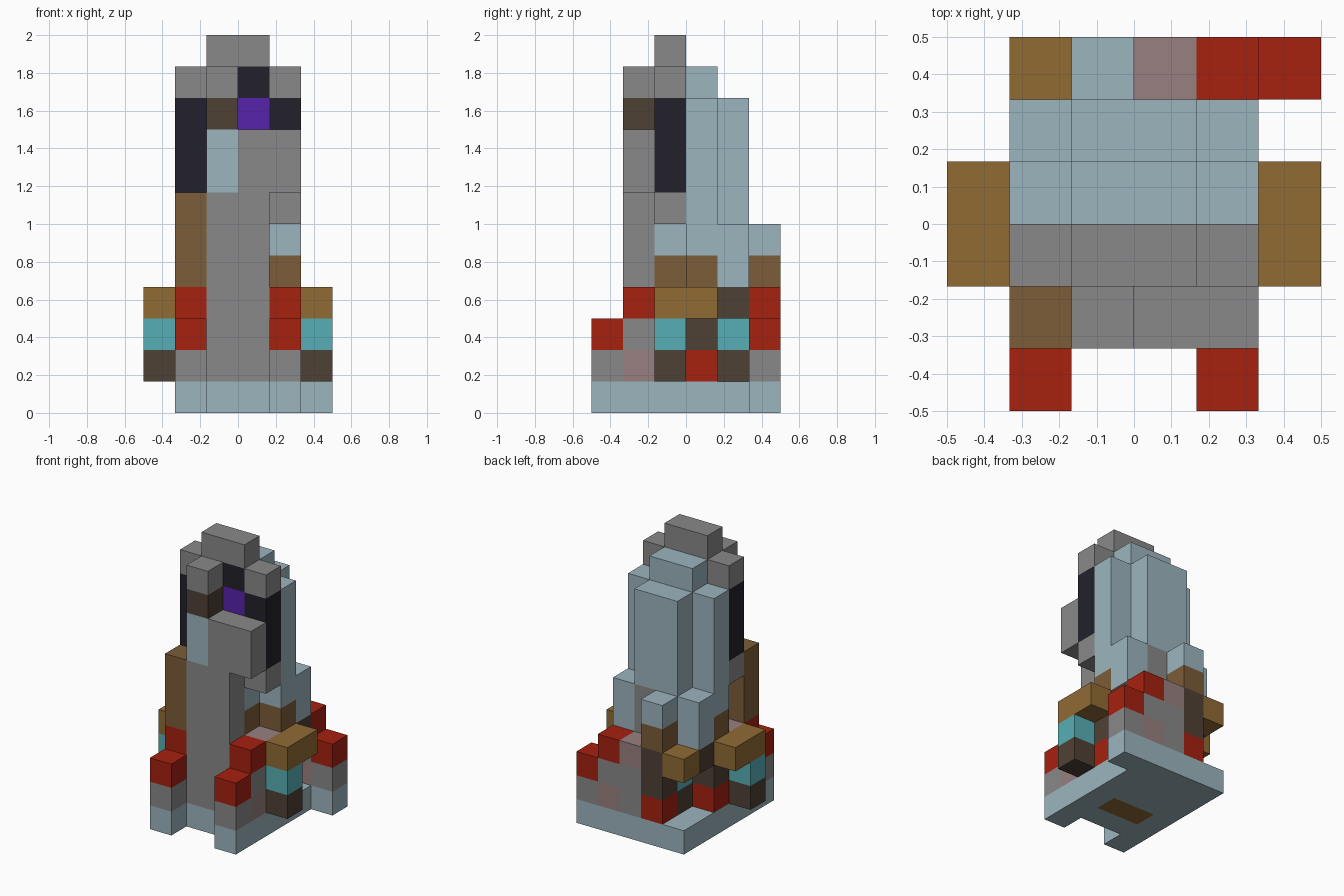
import bpy
import bmesh
from mathutils import Vector

CELL = 1 / 6

cube = bpy.data.objects.get("Cube")
if cube:
    bpy.data.objects.remove(cube, do_unlink=True)


def linear(c):
    return c / 12.92 if c <= 0.04045 else ((c + 0.055) / 1.055) ** 2.4


def make_material(name, code):
    rgb = [linear(int(code[n:n + 2], 16) / 255) for n in (0, 2, 4)]
    mat = bpy.data.materials.new(name)
    mat.use_nodes = True
    mat.diffuse_color = (*rgb, 1)
    mat.node_tree.nodes["Principled BSDF"].inputs["Base Color"].default_value = (*rgb, 1)
    return mat


COLOURS = {name: make_material(name, code) for name, code in {
    "grey": "898989", "pale_blue": "9CB5BF", "red": "A6210F", "gold": "906B34",
    "brown": "7C5D38", "dark_brown": "4F4135", "teal": "57AFB6",
    "navy": "22212C", "purple": "5722AB", "dusty_pink": "988080"}.items()}


def column(name, x, y, bottom, bands):
    """Square column over cell ranges x and y, banded upwards as 'colour:height'."""
    bands = [(c, int(h)) for c, h in (b.split(":") for b in bands.split())]
    heights = [bottom]
    for _, h in bands:
        heights.append(heights[-1] + h)
    low = Vector((x[0], y[0], bottom))
    size = Vector((x[1], y[1], heights[-1])) - low

    bm = bmesh.new()
    bmesh.ops.create_cube(bm, size=1)
    for v in bm.verts:
        v.co = low + (v.co + Vector((0.5, 0.5, 0.5))) * size
    for h in heights[1:-1]:
        bmesh.ops.bisect_plane(bm, geom=bm.verts[:] + bm.edges[:] + bm.faces[:],
                               plane_co=(0, 0, h), plane_no=(0, 0, 1))
    # Colour each face by the band its centre lies in
    slots = list(dict.fromkeys(c for c, _ in bands))
    for f in bm.faces:
        z = f.calc_center_median().z
        band = min(sum(z > h for h in heights[1:]), len(bands) - 1)
        if z > heights[-1] - 0.01:
            band = len(bands) - 1
        f.material_index = slots.index(bands[band][0])
    for v in bm.verts:
        v.co = (v.co - Vector((3, 3, 0))) * CELL

    mesh = bpy.data.meshes.new(name)
    bm.to_mesh(mesh)
    bm.free()
    for c in slots:
        mesh.materials.append(COLOURS[c])
    obj = bpy.data.objects.new(name, mesh)
    bpy.context.collection.objects.link(obj)


def pair(name, x, y, bottom, bands):
    column("left_" + name, x, y, bottom, bands)
    column("right_" + name, (6 - x[1], 6 - x[0]), y, bottom, bands)


# Base slab with a differently coloured core
column("base_rear", (1, 5), (3, 6), 0, "pale_blue:1")
column("base_front", (1, 5), (1, 2), 0, "pale_blue:1")
column("base_core", (2, 4), (2, 3), 0, "gold:1")
pair("base_side", (4, 5), (2, 3), 0, "pale_blue:1")

# Legs and hips
pair("foot", (4, 5), (0, 1), 0, "pale_blue:1 grey:1 red:1")
pair("knee", (4, 5), (1, 2), 1, "dusty_pink:1 grey:1 red:1")
pair("thigh", (4, 5), (2, 3), 1, "grey:2 dusty_pink:1")
pair("hip_and_flank", (4, 5), (3, 4), 1,
     "red:1 dark_brown:1 gold:1 brown:1 pale_blue:5")
pair("rear_buttress", (4, 5), (4, 5), 3, "dark_brown:1 pale_blue:2")

# Arms
pair("arm", (5, 6), (2, 3), 1, "dark_brown:1 teal:1 gold:1")
pair("elbow", (5, 6), (3, 4), 3, "gold:1")

# Front of the body
column("right_chest", (2, 3), (1, 2), 1, "grey:6 pale_blue:2 dark_brown:1 grey:1")
column("left_chest", (3, 4), (1, 2), 1, "grey:8")
column("left_collar", (4, 5), (1, 2), 7, "grey:2")
column("right_flank", (1, 2), (1, 2), 4, "brown:3")

# Head and central pillar
column("right_pillar", (2, 3), (2, 3), 1, "grey:3 brown:1 pale_blue:1 grey:6")
column("left_pillar", (3, 4), (2, 3), 1,
       "grey:3 brown:1 pale_blue:1 grey:3 purple:1 navy:1 grey:1")
pair("head_side", (4, 5), (2, 3), 6, "grey:1 navy:3 grey:1")

# Back of the body
column("spine", (2, 4), (3, 4), 1, "pale_blue:10")
column("back_panel", (2, 4), (4, 5), 1,
       "dark_brown:1 teal:1 dark_brown:1 grey:2 pale_blue:4")

# Rear wall
column("tail_post", (2, 3), (5, 6), 1, "red:1 dark_brown:2 brown:1 pale_blue:1")
column("rear_wall_middle", (3, 4), (5, 6), 1, "grey:2 dusty_pink:1")
column("rear_wall_left", (4, 5), (5, 6), 1, "dusty_pink:1 grey:1 red:1")
column("rear_corner_post", (5, 6), (5, 6), 0, "pale_blue:1 grey:1 red:1")
column("rear_bracket", (1, 2), (5, 6), 3, "gold:1")
